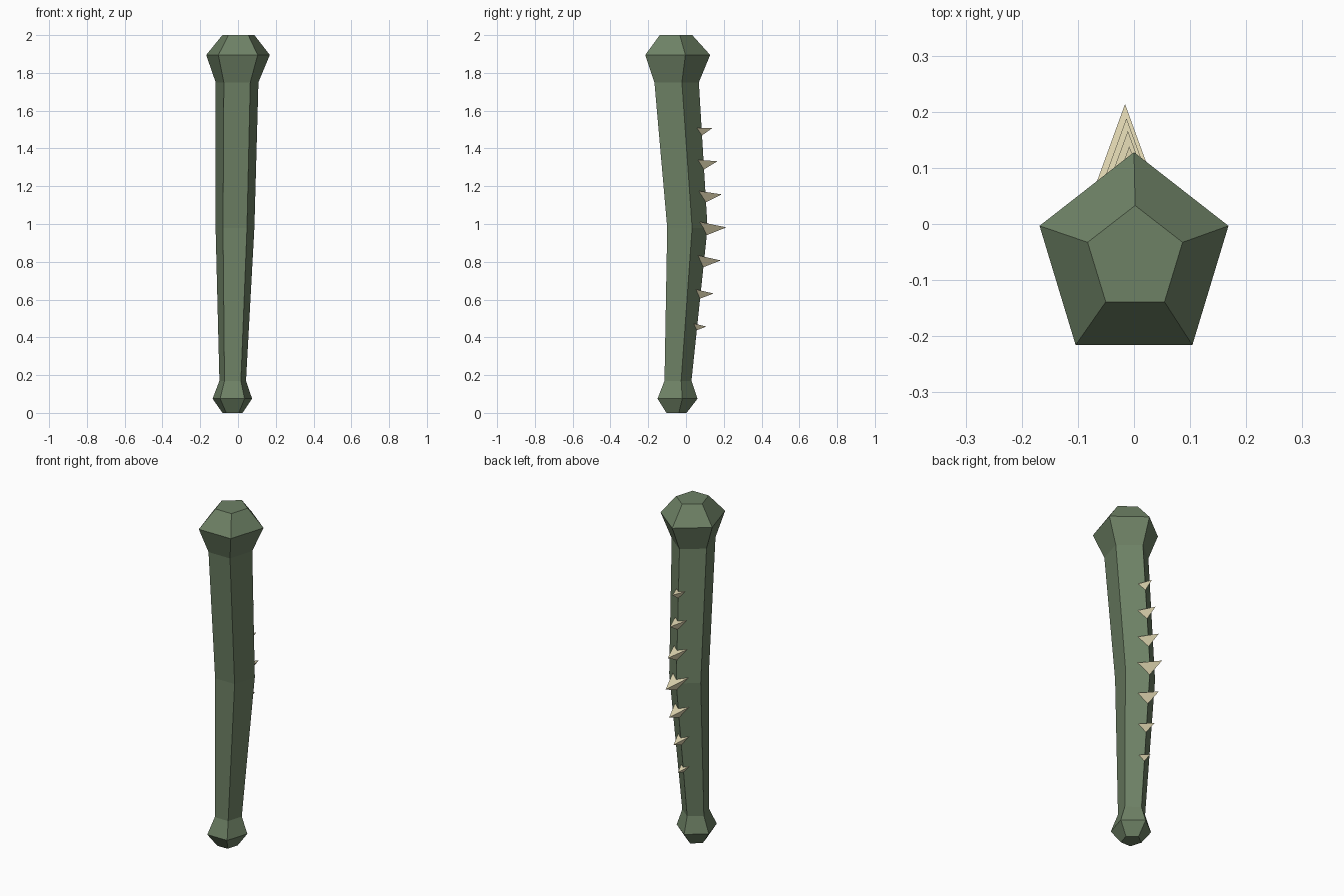
import bpy
import bmesh
from math import sin, cos, tau

default = bpy.data.objects.get("Cube")
if default:
    bpy.data.objects.remove(default)


def make_material(name, color):
    mat = bpy.data.materials.new(name)
    mat.use_nodes = True
    mat.diffuse_color = (*color, 1)
    mat.node_tree.nodes["Principled BSDF"].inputs["Base Color"].default_value = (*color, 1)
    return mat


def finish(name, bm, mat):
    bmesh.ops.recalc_face_normals(bm, faces=bm.faces)
    mesh = bpy.data.meshes.new(name)
    bm.to_mesh(mesh)
    bm.free()
    mesh.materials.append(mat)
    obj = bpy.data.objects.new(name, mesh)
    bpy.context.collection.objects.link(obj)
    return obj


green = make_material("moss green", (0.155, 0.22, 0.13))
bone = make_material("pale bone", (0.76, 0.69, 0.45))

# Cross-sections of the club: height, centre x, centre y, radius x, radius y
SECTIONS = [
    (0.00, -0.029, -0.056, 0.056, 0.059),
    (0.075, -0.030, -0.056, 0.110, 0.117),
    (0.17, -0.028, -0.050, 0.074, 0.079),
    (0.98, -0.016, -0.004, 0.108, 0.118),
    (1.75, -0.005, -0.062, 0.119, 0.130),
    (1.895, 0.000, -0.062, 0.177, 0.190),
    (2.00, 0.002, -0.062, 0.089, 0.095),
]
SIDES = 5

# Club body: pentagonal rings with one ridge towards the back
bm = bmesh.new()
rings = []
for z, cx, cy, rx, ry in SECTIONS:
    angles = [tau * i / SIDES for i in range(SIDES)]
    rings.append([bm.verts.new((cx - rx * sin(a), cy + ry * cos(a), z)) for a in angles])
for low, high in zip(rings, rings[1:]):
    for i in range(SIDES):
        j = (i + 1) % SIDES
        bm.faces.new((low[i], low[j], high[j], high[i]))
bm.faces.new(rings[0])
bm.faces.new(rings[-1])
finish("club_body", bm, green)


def ridge(z):
    """Point of the back ridge at height z, as (x, y)."""
    for a, b in zip(SECTIONS, SECTIONS[1:]):
        if a[0] <= z <= b[0]:
            t = (z - a[0]) / (b[0] - a[0])
            x = a[1] + t * (b[1] - a[1])
            y = a[2] + a[4] + t * (b[2] + b[4] - a[2] - a[4])
            return x, y


# Thorns: three-sided spikes straddling the ridge, largest in the middle
SIZES = [0.56, 0.73, 0.85, 1.0, 0.88, 0.69, 0.5]
RISES = [0.0, 0.008, 0.018, 0.03, 0.027, 0.022, 0.016]
for n, (size, rise) in enumerate(zip(SIZES, RISES)):
    tip_z = 1.507 - 0.175 * n
    top_z = tip_z + rise
    low_z = top_z - 0.073 * size
    x, y = ridge(tip_z)
    half = 0.052 * size
    base_y = ridge(top_z)[1] - 0.8 * half
    bm = bmesh.new()
    left = bm.verts.new((x + half, base_y, top_z))
    right = bm.verts.new((x - half, base_y, top_z))
    low = bm.verts.new((x, ridge(low_z)[1] - 0.004, low_z))
    tip = bm.verts.new((x, y + 0.1 * size, tip_z))
    for face in ((left, right, tip), (left, low, tip), (right, low, tip), (left, right, low)):
        bm.faces.new(face)
    finish(f"thorn_{n + 1}", bm, bone)
